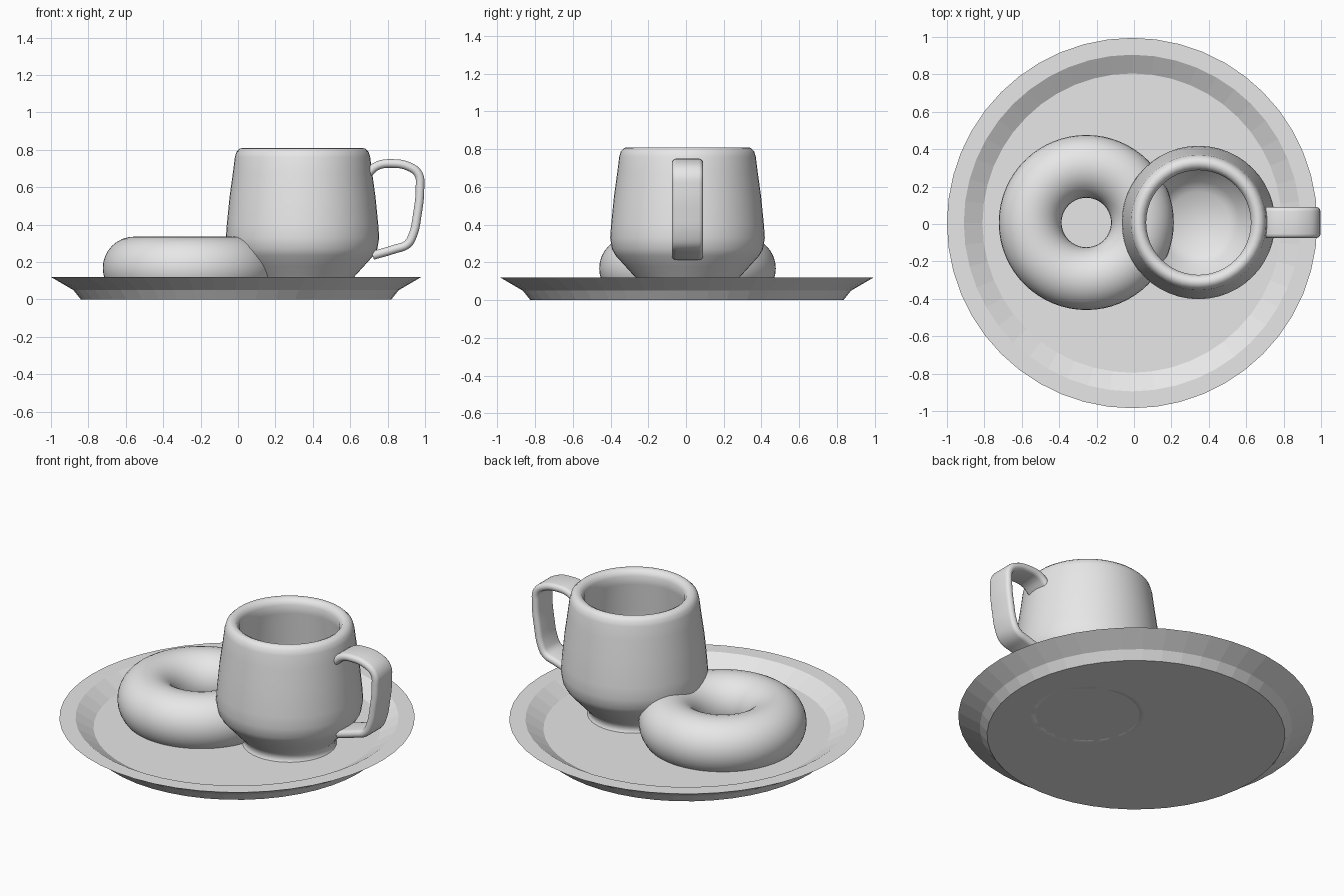
import bpy, math
from mathutils import Matrix

cube = bpy.data.objects.get("Cube")
if cube:
    bpy.data.objects.remove(cube, do_unlink=True)

grey = bpy.data.materials.new("pale_grey")
grey.use_nodes = True
GREY = (0.8, 0.8, 0.8, 1)
grey.diffuse_color = GREY
grey.node_tree.nodes["Principled BSDF"].inputs["Base Color"].default_value = GREY


def add(name, mesh, loc, smooth):
    """Link a mesh, colour it and set its shading."""
    obj = bpy.data.objects.new(name, mesh)
    bpy.context.collection.objects.link(obj)
    obj.location = loc
    mesh.materials.clear()
    mesh.materials.append(grey)
    if smooth:
        bpy.ops.object.select_all(action="DESELECT")
        obj.select_set(True)
        bpy.context.view_layer.objects.active = obj
        bpy.ops.object.shade_smooth_by_angle(angle=math.radians(smooth))
    return obj


def lathe(name, profile, loc, segments, smooth=0):
    """Spin an (r, z) profile around z; both ends are capped."""
    verts, faces = [], []
    for r, z in profile:
        for i in range(segments):
            a = math.tau * i / segments
            verts.append((r * math.cos(a), r * math.sin(a), z))
    for k in range(len(profile) - 1):
        for i in range(segments):
            j = (i + 1) % segments
            a, b = k * segments, (k + 1) * segments
            faces.append((a + i, a + j, b + j, b + i))
    faces.append(tuple(reversed(range(segments))))
    faces.append(tuple(range(len(verts) - segments, len(verts))))
    mesh = bpy.data.meshes.new(name)
    mesh.from_pydata(verts, [], faces)
    return add(name, mesh, loc, smooth)


# Plate: faceted, with a flat rim and a sunken floor
lathe("plate", [(0.83, 0), (0.87, 0.05), (0.99, 0.12), (0.90, 0.12), (0.80, 0.06)],
      (-0.01, 0.005, 0), 48)

# Cup: flared foot, tapered body, rounded lip and hollow inside
cup_profile = [
    (0.285, 0.004), (0.29, 0), (0.32, 0), (0.325, 0.01), (0.27, 0.05),
    (0.255, 0.07), (0.258, 0.10), (0.28, 0.125), (0.33, 0.18), (0.38, 0.235),
    (0.40, 0.27), (0.41, 0.33), (0.405, 0.40), (0.39, 0.55), (0.372, 0.68),
    (0.362, 0.76), (0.353, 0.79), (0.335, 0.807), (0.315, 0.81), (0.295, 0.80),
    (0.28, 0.775), (0.285, 0.72), (0.31, 0.55), (0.33, 0.35), (0.32, 0.28),
    (0.28, 0.22), (0.22, 0.15), (0.165, 0.10)]
lathe("cup", cup_profile, (0.345, 0.008, 0), 48, 50)

# Ring-shaped bun resting on the plate
bpy.ops.mesh.primitive_torus_add(major_radius=0.30, minor_radius=0.168,
                                 major_segments=64, minor_segments=32,
                                 location=(-0.255, 0.008, 0.168))
bun = bpy.context.object
bun.name = "ring_bun"
bun.data.materials.append(grey)
bpy.ops.object.shade_smooth_by_angle(angle=math.radians(60))

# Handle: a flat strap with rounded edges following a bent path
path = [(0.69, 0.67), (0.745, 0.715), (0.82, 0.727), (0.915, 0.71), (0.965, 0.67),
        (0.973, 0.60), (0.958, 0.45), (0.935, 0.345), (0.905, 0.295),
        (0.84, 0.27), (0.72, 0.235)]
curve = bpy.data.curves.new("handle_path", "CURVE")
curve.dimensions = "3D"
curve.fill_mode = "FULL"
curve.twist_mode = "Z_UP"
curve.resolution_u = 4
curve.extrude = 0.06
curve.bevel_depth = 0.023
curve.bevel_resolution = 3
curve.use_fill_caps = True
spline = curve.splines.new("BEZIER")
spline.bezier_points.add(len(path) - 1)
for point, (x, z) in zip(spline.bezier_points, path):
    point.co = (x, z, 0)
    point.handle_left_type = point.handle_right_type = "AUTO"
helper = bpy.data.objects.new("handle_path", curve)
bpy.context.collection.objects.link(helper)
bpy.context.view_layer.update()
strap = bpy.data.meshes.new_from_object(
    helper.evaluated_get(bpy.context.evaluated_depsgraph_get()))
bpy.data.objects.remove(helper)
strap.transform(Matrix.Rotation(math.pi / 2, 4, "X"))
add("cup_handle", strap, (0, 0.008, 0), 50)
